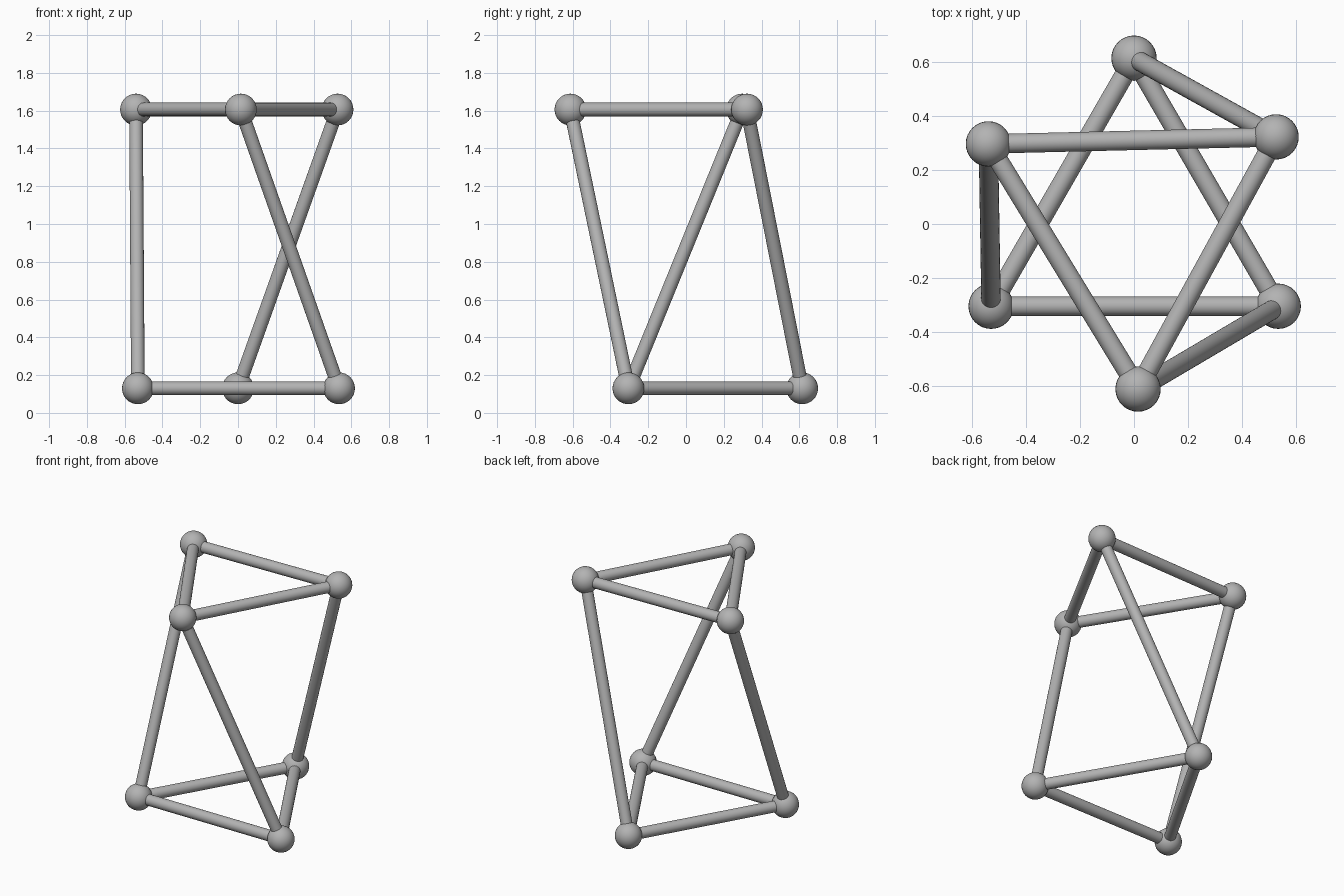
import bpy
from mathutils import Vector

cube = bpy.data.objects.get("Cube")
if cube:
    bpy.data.objects.remove(cube, do_unlink=True)

BALL_RADIUS = 0.084
ROD_RADIUS = 0.036
LOW, HIGH = 0.13, 1.606

grey = bpy.data.materials.new("plain_grey")
grey.use_nodes = True
colour = (0.45, 0.45, 0.45, 1)
grey.diffuse_color = colour
grey.node_tree.nodes["Principled BSDF"].inputs["Base Color"].default_value = colour


def finish(name):
    obj = bpy.context.object
    obj.name = name
    obj.data.materials.append(grey)
    bpy.ops.object.shade_smooth_by_angle()


def ball(name, centre):
    bpy.ops.mesh.primitive_uv_sphere_add(
        segments=32, ring_count=16, radius=BALL_RADIUS, location=centre)
    finish(name)


def rod(name, start, end):
    span = end - start
    bpy.ops.mesh.primitive_cylinder_add(
        vertices=32, radius=ROD_RADIUS, depth=span.length,
        location=(start + end) / 2,
        rotation=span.to_track_quat('Z', 'Y').to_euler())
    finish(name)


# Joints: two triangles, the upper one twisted against the lower one
lower = [Vector((-0.53, -0.305, LOW)), Vector((0.535, -0.305, LOW)), Vector((0, 0.615, LOW))]
upper = [Vector((-0.54, 0.297, HIGH)), Vector((0.015, -0.612, HIGH)), Vector((0.527, 0.323, HIGH))]

for i in range(3):
    j = (i + 1) % 3
    ball(f"lower_joint_{i + 1}", lower[i])
    ball(f"upper_joint_{i + 1}", upper[i])
    # Triangle sides
    rod(f"lower_rod_{i + 1}", lower[i], lower[j])
    rod(f"upper_rod_{i + 1}", upper[i], upper[j])
    # Leaning struts
    rod(f"strut_{i + 1}", lower[i], upper[i])
